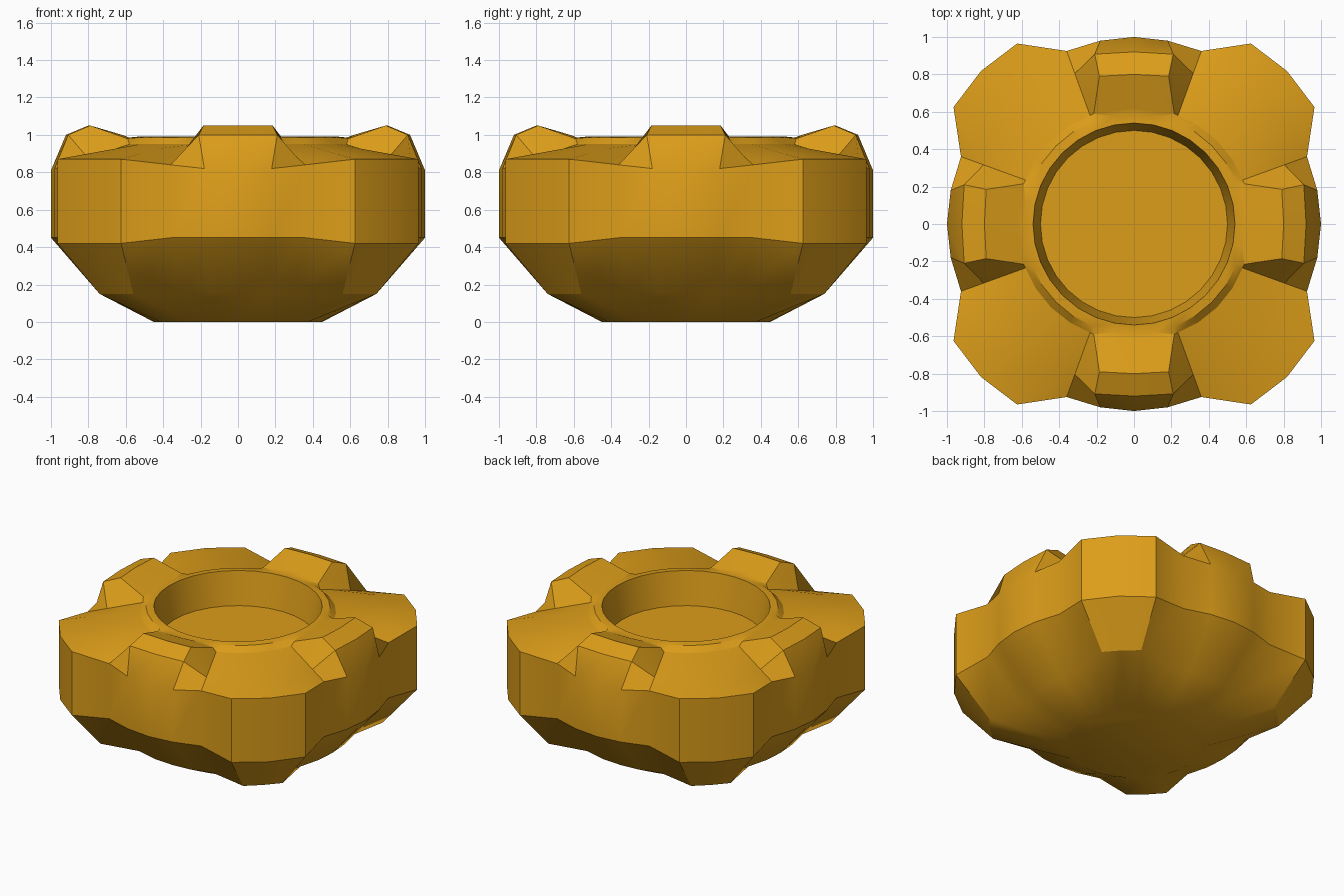
import bpy, bmesh, math

if "Cube" in bpy.data.objects:
    bpy.data.objects.remove(bpy.data.objects["Cube"])

# Ring sections for one eighth: spoke centre, spoke edge, groove, corner edge, corner centre
groove_out, groove_in = (.925, .36, .84), (.58, .235, .95)
corner_out, corner_in = (.965, .625, .87), (.525, .345, .95)
mid_out, mid_in = (.818, .818, .87), (.445, .445, .95)


def lerp(a, b, t):
    return tuple(p + (q - p) * t for p, q in zip(a, b))


def slope(t):
    return [lerp(groove_out, groove_in, t), lerp(corner_out, corner_in, t),
            lerp(mid_out, mid_in, t)]


def circle(r, z):
    return [(r * math.cos(math.radians(11.25 * i)),
             r * math.sin(math.radians(11.25 * i)), z) for i in range(5)]


sections = [
    circle(.45, 0),
    [(.74, 0, .15), (.73, .14, .15), (.69, .29, .15), (.74, .56, .15), (.655, .655, .15)],
    [(1, 0, .45), (.98, .18, .45), (.925, .36, .45), (.965, .625, .42), (.818, .818, .42)],
    [(1, 0, .81), (.98, .18, .82)] + slope(0),
    [(.92, 0, 1), (.908, .21, 1)] + slope(.35),
    [(.8, 0, 1.05), (.79, .185, 1.05)] + slope(.7),
    [(.62, 0, 1), (.59, .215, .98)] + slope(1),
    circle(.59, .985),
    circle(.54, .99),
    circle(.5, .76),
]


def full_ring(section):
    # Mirror across the diagonal, then repeat by quarter turns
    quarter = section + [(y, x, z) for x, y, z in section[3:0:-1]]
    ring = []
    for k in range(4):
        c, s = [(1, 0), (0, 1), (-1, 0), (0, -1)][k]
        ring += [(x * c - y * s, x * s + y * c, z) for x, y, z in quarter]
    return ring


# Loft the rings into the bowl body
bm = bmesh.new()
rings = [[bm.verts.new(p) for p in full_ring(s)] for s in sections]
for low, high in zip(rings, rings[1:]):
    n = len(low)
    for i in range(n):
        j = (i + 1) % n
        bm.faces.new((low[i], low[j], high[j], high[i]))

# Underside and recessed floor
bm.faces.new(rings[0][::-1])
bm.faces.new(rings[-1])
bmesh.ops.recalc_face_normals(bm, faces=bm.faces)

mesh = bpy.data.meshes.new("lobed_bowl")
bm.to_mesh(mesh)
bm.free()
bowl = bpy.data.objects.new("lobed_bowl", mesh)
bpy.context.collection.objects.link(bowl)

# Golden finish
gold = bpy.data.materials.new("golden")
gold.diffuse_color = (.72, .34, .01, 1)
gold.use_nodes = True
gold.node_tree.nodes["Principled BSDF"].inputs["Base Color"].default_value = gold.diffuse_color
mesh.materials.append(gold)

bpy.context.view_layer.objects.active = bowl
bowl.select_set(True)
bpy.ops.object.shade_smooth_by_angle(angle=math.radians(30))
